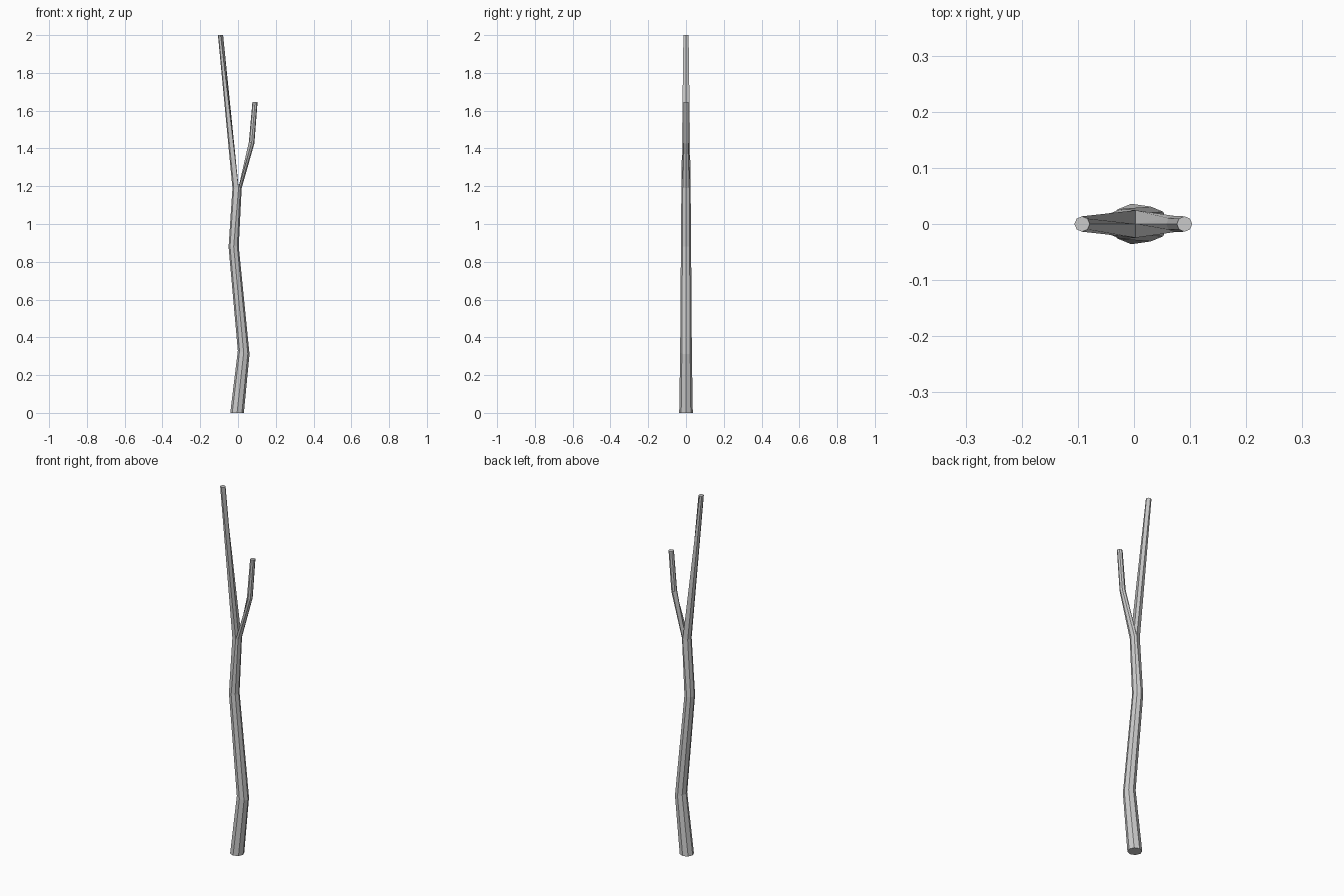
import bpy, bmesh
from math import cos, sin, pi

if "Cube" in bpy.data.objects:
    bpy.data.objects.remove(bpy.data.objects["Cube"])

SIDES = 8
bm = bmesh.new()


def ring(x, z, r, tilt=0.0):
    """Horizontal octagon; tilt lowers its +x side."""
    return [bm.verts.new((x + r * cos(2 * pi * i / SIDES),
                          r * sin(2 * pi * i / SIDES),
                          z - tilt * r * cos(2 * pi * i / SIDES)))
            for i in range(SIDES)]


def bridge(a, b):
    """Join two loops, letting repeated vertices collapse into triangles."""
    for i in range(SIDES):
        j = (i + 1) % SIDES
        face = list(dict.fromkeys([a[i], a[j], b[j], b[i]]))
        bm.faces.new(face)


# trunk
trunk = [ring(-0.005, 0, 0.036), ring(0.03, 0.32, 0.031, 0.3),
         ring(-0.023, 0.88, 0.027, -0.05), ring(-0.005, 1.19, 0.0245)]
bm.faces.new(trunk[0][::-1])
for a, b in zip(trunk, trunk[1:]):
    bridge(a, b)

# fork: each branch grows from half of the last trunk ring
fork = trunk[-1]
crotch = bm.verts.new((0.003, 0, 1.195))
fork[2].co.x = fork[6].co.x = 0.003
left_start = [crotch if i in (7, 0, 1) else fork[i] for i in range(SIDES)]
right_start = [crotch if i in (3, 4, 5) else fork[i] for i in range(SIDES)]

# branches
for start, path in ((left_start, [(-0.0925, 2.0, 0.0137, 0)]),
                    (right_start, [(0.072, 1.43, 0.0145, 0.3),
                                   (0.09, 1.647, 0.0137, 0)])):
    for p in path:
        end = ring(*p)
        bridge(start, end)
        start = end
    bm.faces.new(start)

bmesh.ops.recalc_face_normals(bm, faces=bm.faces)
mesh = bpy.data.meshes.new("forked_stick")
bm.to_mesh(mesh)
bm.free()
bpy.context.collection.objects.link(bpy.data.objects.new("forked_stick", mesh))
